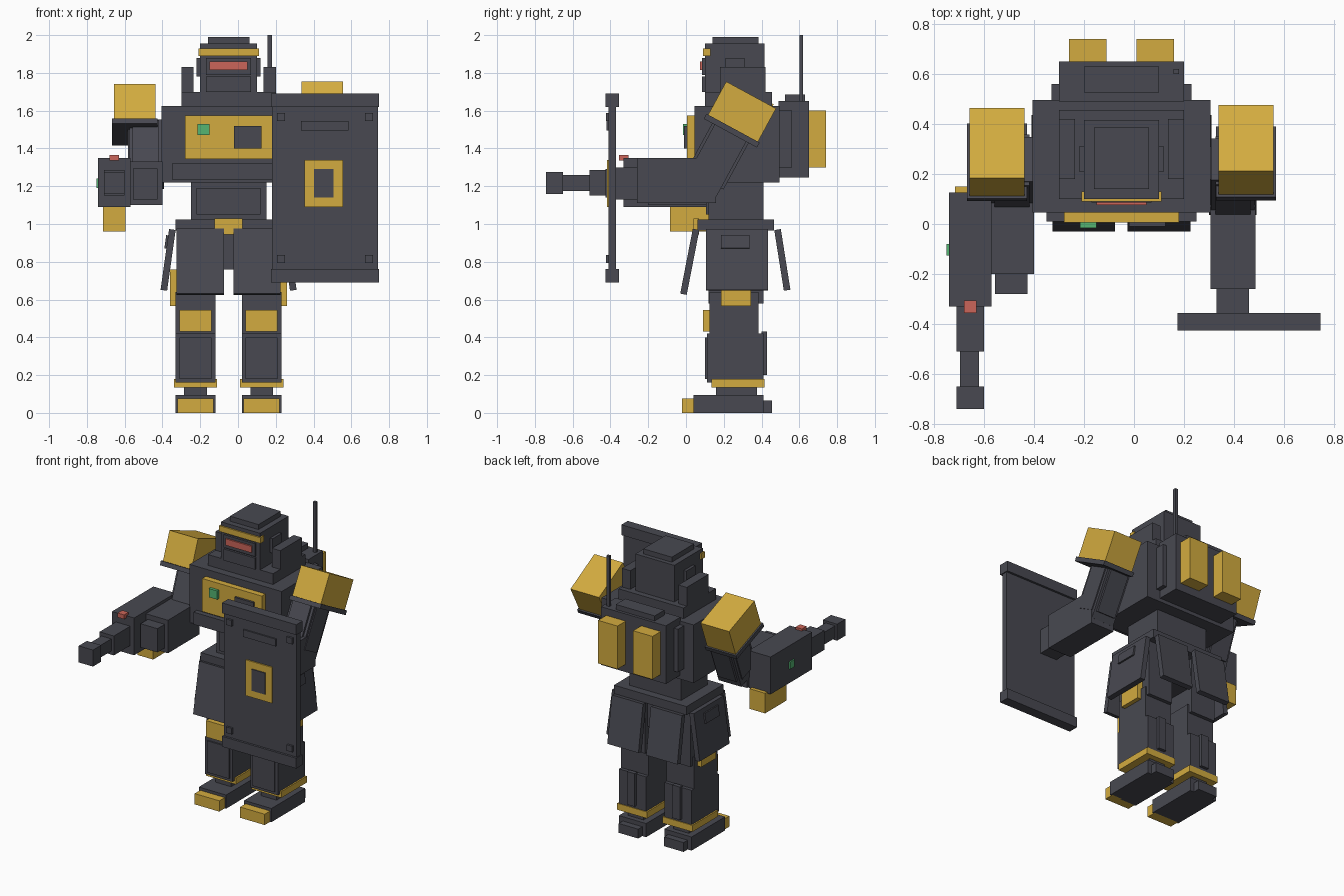
import bpy, bmesh
from math import radians
from mathutils import Matrix, Vector

if "Cube" in bpy.data.objects:
    bpy.data.objects.remove(bpy.data.objects["Cube"], do_unlink=True)


def material(name, red, green, blue):
    mat = bpy.data.materials.new(name)
    mat.use_nodes = True
    colour = (red, green, blue, 1)
    mat.diffuse_color = colour
    mat.node_tree.nodes["Principled BSDF"].inputs["Base Color"].default_value = colour
    return mat


DARK = material("dark_grey", red=.065, green=.066, blue=.082)
GOLD = material("gold", red=.65, green=.41, blue=.05)
RED = material("red", red=.6, green=.13, blue=.1)
GREEN = material("green", red=.09, green=.46, blue=.17)
MIDDLE = -.05  # centre line of the body


def block(name, centre, size, mat=DARK, tilt=0, axis='X'):
    """Box of a given size, turned about its centre."""
    bm = bmesh.new()
    bmesh.ops.create_cube(bm, size=1)
    bmesh.ops.scale(bm, vec=size, verts=bm.verts)
    bmesh.ops.rotate(bm, cent=(0, 0, 0), verts=bm.verts,
                     matrix=Matrix.Rotation(radians(tilt), 3, axis))
    mesh = bpy.data.meshes.new(name)
    bm.to_mesh(mesh)
    bm.free()
    mesh.materials.append(mat)
    part = bpy.data.objects.new(name, mesh)
    part.location = centre
    bpy.context.collection.objects.link(part)
    return part


def span(name, x, y, z, mat=DARK):
    """Upright box given by its limits on each axis."""
    limits = (x, y, z)
    return block(name, [sum(pair) / 2 for pair in limits],
                 [max(pair) - min(pair) for pair in limits], mat)


def body(name, half, y, z, mat=DARK):
    """Upright box centred on the body."""
    return span(name, (MIDDLE - half, MIDDLE + half), y, z, mat)


def front_panel(name, parent, margin, mat=DARK, proud=.01):
    """Thin plate on the front of a part, set in from its edges."""
    width, depth, height = parent.dimensions
    front = parent.location - Vector((0, depth / 2, 0))
    return block(name, front, (width - 2 * margin, 2 * proud, height - 2 * margin), mat)


# Head
body("head", half=.15, y=(.1, .415), z=(1.7, 1.955))
body("head_cap", half=.11, y=(.14, .385), z=(1.95, 1.99))
body("brow", half=.16, y=(.09, .13), z=(1.89, 1.93), mat=GOLD)
body("visor_frame", half=.12, y=(.085, .11), z=(1.79, 1.88))
body("visor", half=.1, y=(.075, .09), z=(1.815, 1.86), mat=RED)
body("jaw", half=.12, y=(.085, .12), z=(1.7, 1.78))
body("ears", half=.17, y=(.21, .31), z=(1.78, 1.88))
body("collar", half=.25, y=(.1, .455), z=(1.62, 1.7))

# Torso
body("chest", half=.355, y=(.045, .495), z=(1.22, 1.625))
body("chest_band", half=.3, y=(.01, .06), z=(1.235, 1.32))
body("chest_plate", half=.23, y=(.005, .05), z=(1.345, 1.575), mat=GOLD)
span("chest_panel", x=(-.02, .125), y=(-.01, .01), z=(1.4, 1.52))
span("chest_light", x=(-.215, -.15), y=(-.015, .01), z=(1.47, 1.53), mat=GREEN)
waist = body("waist", half=.2, y=(.12, .41), z=(1.02, 1.22))
body("belt", half=.28, y=(.06, .465), z=(.965, 1.025))
body("buckle", half=.075, y=(.04, .07), z=(.945, 1.03), mat=GOLD)
body("crotch", half=.08, y=(.15, .38), z=(.76, .97))

# Backpack
body("backpack", half=.25, y=(.49, .65), z=(1.245, 1.65))
body("backpack_sides", half=.28, y=(.49, .56), z=(1.3, 1.6))
body("backpack_lid", half=.15, y=(.525, .63), z=(1.64, 1.685))
span("antenna", x=(.157, .18), y=(.6, .62), z=(1.6, 2))

# Paired body parts
bpy.context.view_layer.update()
front_panel("waist_front", waist, margin=.03, proud=.015)
for side, sign in (("right", -1), ("left", 1)):
    def pair(name, inner, outer, y, z, mat=DARK):
        return span(f"{side}_{name}", (MIDDLE + sign * inner, MIDDLE + sign * outer), y, z, mat)

    def leg(name, half, y, z, mat=DARK):
        centre = .175
        return pair(name, centre - half, centre + half, y, z, mat)

    def skirt(name, out, y, z, size, tilt, axis='X'):
        return block(f"{side}_{name}", (MIDDLE + sign * out, y, z), size, DARK, tilt, axis)

    pair("collar_guard", inner=.185, outer=.25, y=(.18, .42), z=(1.69, 1.83))
    pair("booster", inner=.06, outer=.21, y=(.64, .74), z=(1.3, 1.6), mat=GOLD)

    # Skirt armour
    skirt("front_skirt", out=.15, y=.02, z=.8, size=(.25, .035, .35), tilt=-11)
    skirt("back_skirt", out=.15, y=.51, z=.81, size=(.24, .035, .325), tilt=9)
    skirt("side_skirt", out=.32, y=.27, z=.81, size=(.035, .33, .325),
          tilt=-sign * 8, axis='Y')
    skirt("skirt_panel", out=.325, y=.26, z=.905, size=(.02, .15, .07),
          tilt=-sign * 8, axis='Y')

    # Legs
    leg("thigh", half=.095, y=(.12, .41), z=(.58, .97))
    leg("knee_block", half=.105, y=(.125, .385), z=(.42, .64))
    leg("knee_pad", half=.085, y=(.09, .13), z=(.43, .545), mat=GOLD)
    pair("thigh_pad", inner=.26, outer=.31, y=(.185, .345), z=(.565, .76), mat=GOLD)
    shin = leg("shin", half=.105, y=(.11, .41), z=(.16, .42))
    leg("calf_rib", half=.03, y=(.4, .43), z=(.2, .43))
    leg("ankle_ring", half=.115, y=(.135, .415), z=(.135, .18), mat=GOLD)
    leg("ankle", half=.06, y=(.16, .375), z=(.08, .17))
    leg("foot", half=.105, y=(.04, .41), z=(0, .095))
    leg("heel", half=.075, y=(.4, .455), z=(0, .065))
    leg("toe", half=.095, y=(-.02, .05), z=(0, .075), mat=GOLD)
    bpy.context.view_layer.update()
    front_panel(f"{side}_shin_panel", shin, margin=.02)


# Shoulders and upper arms, each tilted as one piece about its pad
def upper_arm(side, pad_x, arm_x, y, tilt):
    def piece(name, x, drop, size, mat=DARK):
        down = Matrix.Rotation(radians(tilt), 3, 'X') @ Vector((0, 0, -drop))
        block(f"{side}_{name}", Vector((x, y, 1.595)) + down, size, mat, tilt)

    piece("shoulder_pad", pad_x, drop=0, size=(.22, .3, .2), mat=GOLD)
    piece("shoulder_plate", pad_x, drop=.115, size=(.24, .32, .03))
    piece("upper_arm", arm_x, drop=.27, size=(.175, .19, .38))
    piece("arm_panel", arm_x, drop=.26, size=(.19, .15, .3))
    piece("arm_back", arm_x, drop=.25, size=(.14, .22, .32))


upper_arm("right", pad_x=-.547, arm_x=-.488, y=.288, tilt=-21)
upper_arm("left", pad_x=.447, arm_x=.395, y=.297, tilt=-28.5)

# Forearms and hands
span("right_forearm", x=(-.575, -.4), y=(-.2, .15), z=(1.1, 1.33))
span("right_hand", x=(-.555, -.425), y=(-.28, -.19), z=(1.13, 1.295))
span("left_forearm", x=(.305, .485), y=(-.26, .16), z=(1.11, 1.35))
span("left_hand", x=(.33, .46), y=(-.375, -.25), z=(1.13, 1.3))

# Arm cannon
span("cannon_body", x=(-.74, -.57), y=(-.33, .125), z=(1.09, 1.35))
span("cannon_sleeve", x=(-.71, -.6), y=(-.51, -.32), z=(1.15, 1.285))
span("cannon_barrel", x=(-.695, -.62), y=(-.66, -.5), z=(1.175, 1.26))
span("cannon_muzzle", x=(-.71, -.6), y=(-.74, -.65), z=(1.16, 1.275))
span("cannon_magazine", x=(-.715, -.595), y=(-.085, .15), z=(.96, 1.1), mat=GOLD)
span("cannon_sight", x=(-.68, -.63), y=(-.355, -.305), z=(1.335, 1.365), mat=RED)
span("cannon_light", x=(-.75, -.735), y=(-.125, -.08), z=(1.19, 1.24), mat=GREEN)

# Shield, with its fittings placed evenly about its centre
shield = span("shield", x=(.18, .74), y=(-.41, -.37), z=(.72, 1.66))
emblem = span("shield_emblem", x=(.352, .555), y=(-.419, -.405), z=(1.09, 1.34), mat=GOLD)
span("shield_strip", x=(.333, .585), y=(-.42, -.405), z=(1.495, 1.545))
bpy.context.view_layer.update()
front_panel("shield_emblem_centre", emblem, margin=.05, proud=.007)
centre = shield.location
for level, up in (("bottom", -1), ("top", 1)):
    block(f"shield_{level}_bar", centre + Vector((0, 0, up * .465)), (.573, .07, .072))
    for side, out in (("right", -1), ("left", 1)):
        offset = Vector((out * .233, -.022, up * .376))
        block(f"shield_{level}_{side}_bolt", centre + offset, (.042, .024, .042))
